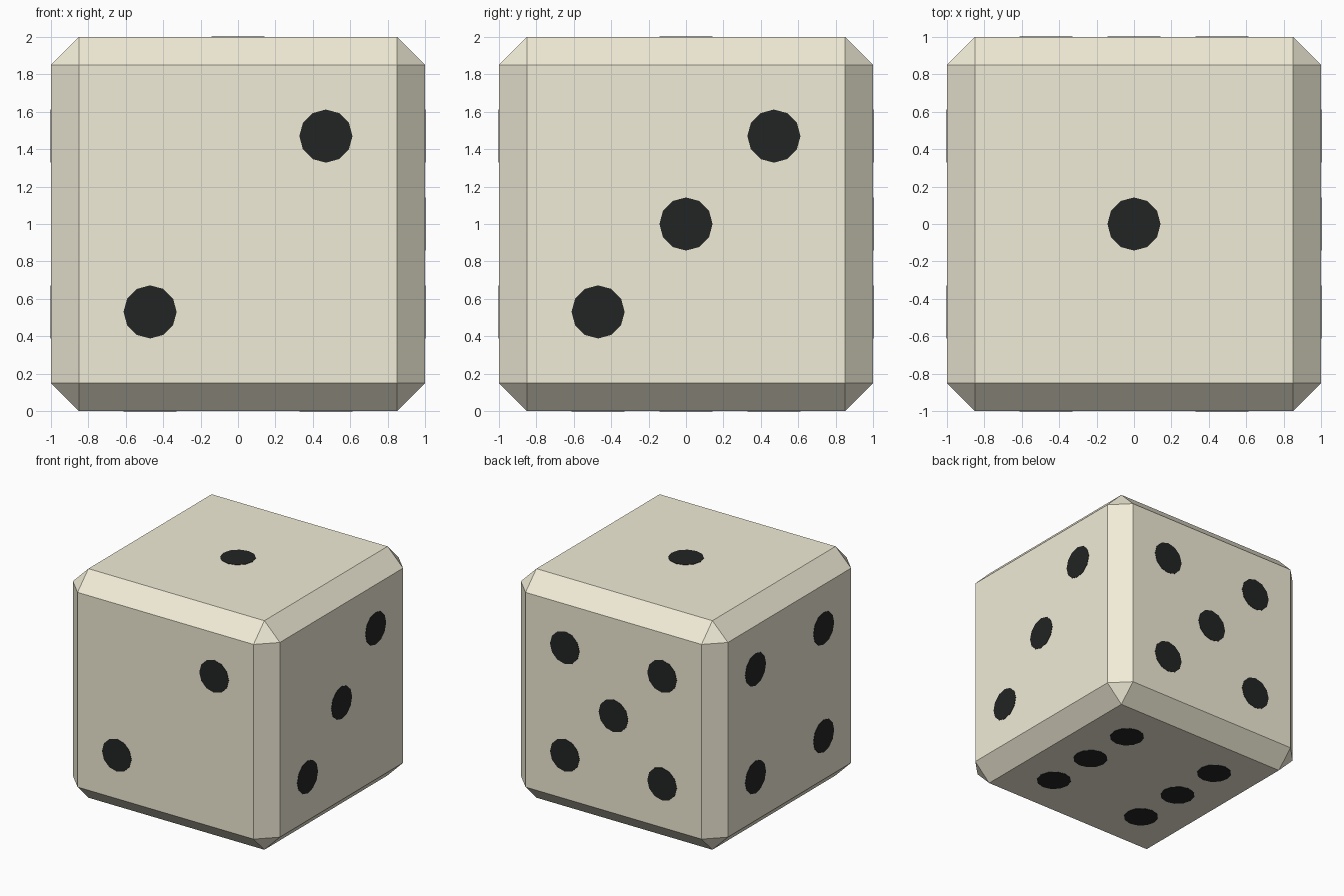
import bpy, bmesh
from mathutils import Matrix, Vector

if "Cube" in bpy.data.objects:
    bpy.data.objects.remove(bpy.data.objects["Cube"])

HALF = 1.0       # half the die size
CHAMFER = 0.15
PIP_R = 0.142
D = 0.47         # pip offset from face centre
RAISE = 0.003    # pips stand just proud of the faces


def material(name, rgb):
    m = bpy.data.materials.new(name)
    m.diffuse_color = (*rgb, 1)
    m.use_nodes = True
    m.node_tree.nodes["Principled BSDF"].inputs["Base Color"].default_value = m.diffuse_color
    return m


def finish(bm, name, mat):
    mesh = bpy.data.meshes.new(name)
    bm.to_mesh(mesh)
    bm.free()
    mesh.materials.append(mat)
    ob = bpy.data.objects.new(name, mesh)
    bpy.context.collection.objects.link(ob)
    return ob


ivory = material("ivory", (0.88, 0.84, 0.68))
black = material("black", (0.016, 0.018, 0.017))

# Body: cube with flat chamfered edges and triangular corners
bm = bmesh.new()
bmesh.ops.create_cube(bm, size=2 * HALF, matrix=Matrix.Translation((0, 0, HALF)))
bmesh.ops.bevel(bm, geom=bm.edges[:], offset=CHAMFER, offset_type='OFFSET',
                segments=1, profile=0.5, affect='EDGES')
finish(bm, "die_body", ivory)

# Pip layouts in units of D
diagonal = [(-1, -1), (1, 1)]
corners = diagonal + [(-1, 1), (1, -1)]
X, Y, Z = Vector((1, 0, 0)), Vector((0, 1, 0)), Vector((0, 0, 1))
faces = {  # name: (normal, u, v, pips)
    "one": (Z, X, Y, [(0, 0)]),
    "two": (-Y, X, Z, diagonal),
    "three": (X, Y, Z, diagonal + [(0, 0)]),
    "four": (-X, -Y, Z, corners),
    "five": (Y, -X, Z, corners + [(0, 0)]),
    "six": (-Z, X, -Y, corners + [(-1, 0), (1, 0)]),
}

# Pips: thin twelve-sided discs, one object per die face
for name, (n, u, v, pips) in faces.items():
    bm = bmesh.new()
    turn = Matrix((u, v, n)).transposed().to_4x4()
    for a, b in pips:
        centre = Z * HALF + n * (HALF - 0.007) + D * (a * u + b * v)
        bmesh.ops.create_cone(bm, cap_ends=True, segments=12, radius1=PIP_R,
                              radius2=PIP_R, depth=2 * (0.007 + RAISE),
                              matrix=Matrix.Translation(centre) @ turn)
    finish(bm, "pips_" + name, black)
